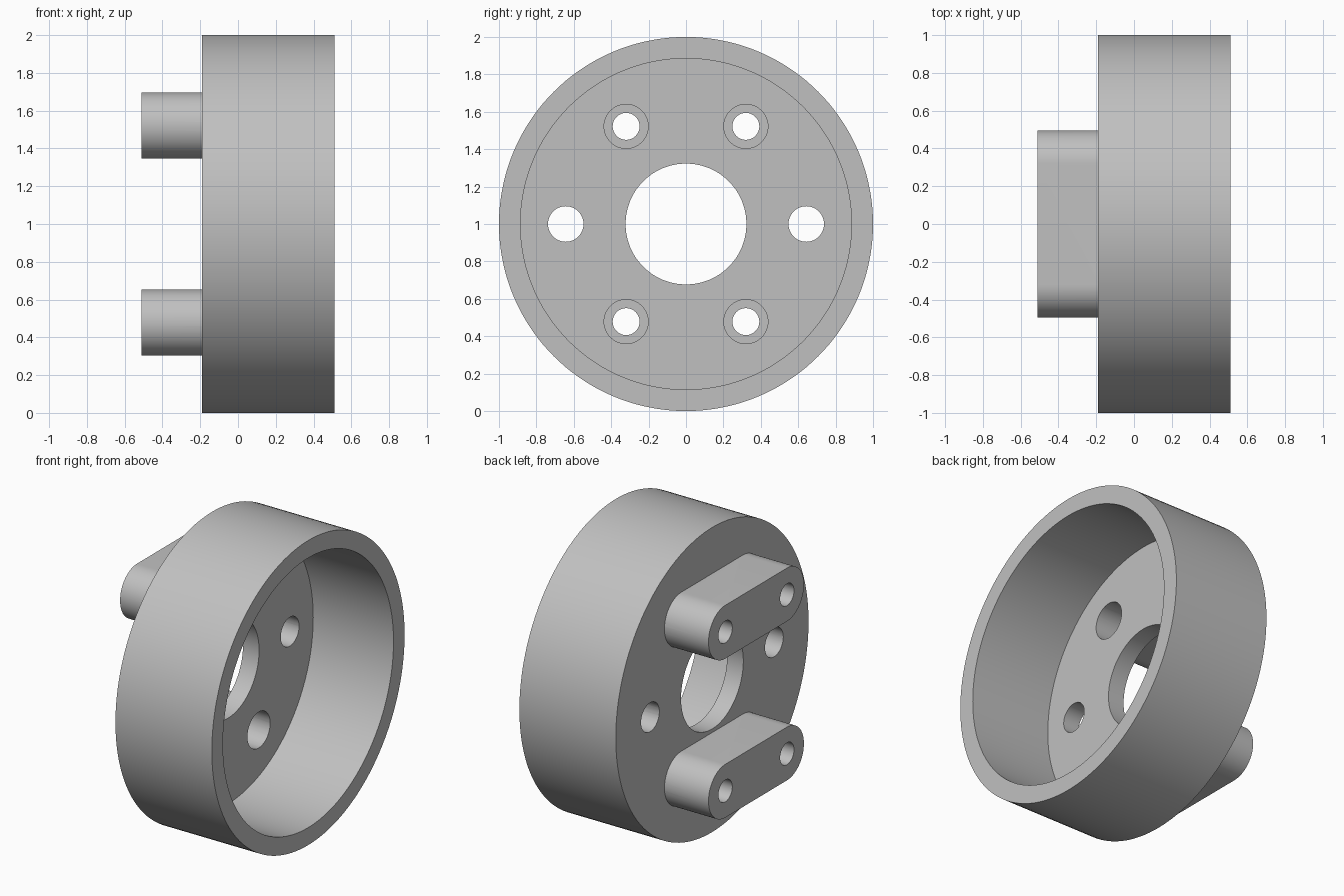
import bpy
import bmesh
from math import cos, sin, pi, radians
from mathutils import Matrix, Vector

cube = bpy.data.objects.get("Cube")
if cube:
    bpy.data.objects.remove(cube, do_unlink=True)

# Main dimensions; the drum axis runs along x at z = AXIS_Z
AXIS_Z = 1.0
BACK, FLOOR, RIM = -0.19, -0.073, 0.51
BOSS_END, STEP = -0.51, -0.35
BOLT_Y, BOLT_Z = 0.32, 0.522

grey = bpy.data.materials.new("metal grey")
grey.use_nodes = True
colour = (0.53, 0.53, 0.53, 1)
grey.diffuse_color = colour
grey.node_tree.nodes["Principled BSDF"].inputs["Base Color"].default_value = colour


def make_object(name, bm):
    bmesh.ops.recalc_face_normals(bm, faces=bm.faces[:])
    mesh = bpy.data.meshes.new(name)
    bm.to_mesh(mesh)
    bm.free()
    mesh.materials.append(grey)
    obj = bpy.data.objects.new(name, mesh)
    bpy.context.collection.objects.link(obj)
    return obj


def lathe(name, profile, segments=144):
    """Spin a closed (x, radius) profile around the drum axis."""
    bm = bmesh.new()
    verts = [bm.verts.new((x, 0, AXIS_Z + r)) for x, r in profile]
    edges = [bm.edges.new((v, verts[i - 1])) for i, v in enumerate(verts)]
    bmesh.ops.spin(bm, geom=verts + edges, cent=(0, 0, AXIS_Z), axis=(1, 0, 0),
                   angle=2 * pi, steps=segments, use_merge=True)
    bmesh.ops.remove_doubles(bm, verts=bm.verts[:], dist=0.0001)
    return make_object(name, bm)


def slot_block(name, z, radius, x0, x1, steps=32):
    """Round-ended bar with its ends centred on the bolt holes."""
    bm = bmesh.new()
    ring = []
    for side in (1, -1):
        for i in range(steps + 1):
            a = -pi / 2 + pi * i / steps
            ring.append(bm.verts.new((x0, side * (BOLT_Y + radius * cos(a)),
                                      z + side * radius * sin(a))))
    face = bm.faces.new(ring)
    moved = bmesh.ops.extrude_face_region(bm, geom=[face])["geom"]
    bmesh.ops.translate(bm, vec=Vector((x1 - x0, 0, 0)),
                        verts=[g for g in moved if isinstance(g, bmesh.types.BMVert)])
    return make_object(name, bm)


def rod(name, y, z, radius, x0, x1):
    """Cylinder along x, used for drilling."""
    bm = bmesh.new()
    place = Matrix.Translation(((x0 + x1) / 2, y, z)) @ Matrix.Rotation(pi / 2, 4, 'Y')
    bmesh.ops.create_cone(bm, cap_ends=True, segments=48, radius1=radius,
                          radius2=radius, depth=x1 - x0, matrix=place)
    return make_object(name, bm)


def combine(target, tool, operation):
    mod = target.modifiers.new(operation, 'BOOLEAN')
    mod.operation = operation
    mod.solver = 'EXACT'
    mod.object = tool
    bpy.context.view_layer.objects.active = target
    bpy.ops.object.modifier_apply(modifier=mod.name)
    bpy.data.objects.remove(tool, do_unlink=True)


# Open drum with a floor and a central bore
drum = lathe("drum_housing", [(BACK, 0.323), (BACK, 1), (RIM, 1),
                              (RIM, 0.885), (FLOOR, 0.885), (FLOOR, 0.323)])

# Two mounting bars on the back
for side in (1, -1):
    bar = slot_block("mounting_bar", AXIS_Z + side * BOLT_Z, 0.175, BOSS_END, BACK + 0.05)
    combine(drum, bar, 'UNION')

# Plain holes left and right of the bore
for side in (1, -1):
    combine(drum, rod("side_hole", side * 0.643, AXIS_Z, 0.095, BACK - 0.1, FLOOR + 0.1),
            'DIFFERENCE')

# Stepped bolt holes through the bars
for sy in (1, -1):
    for sz in (1, -1):
        y, z = sy * BOLT_Y, AXIS_Z + sz * BOLT_Z
        combine(drum, rod("counterbore", y, z, 0.118, STEP, FLOOR + 0.1), 'DIFFERENCE')
        combine(drum, rod("bolt_hole", y, z, 0.072, BOSS_END - 0.1, STEP + 0.1), 'DIFFERENCE')

# Smooth round walls, sharp rims
bpy.ops.object.select_all(action='DESELECT')
drum.select_set(True)
bpy.context.view_layer.objects.active = drum
bpy.ops.object.shade_smooth_by_angle(angle=radians(30))
